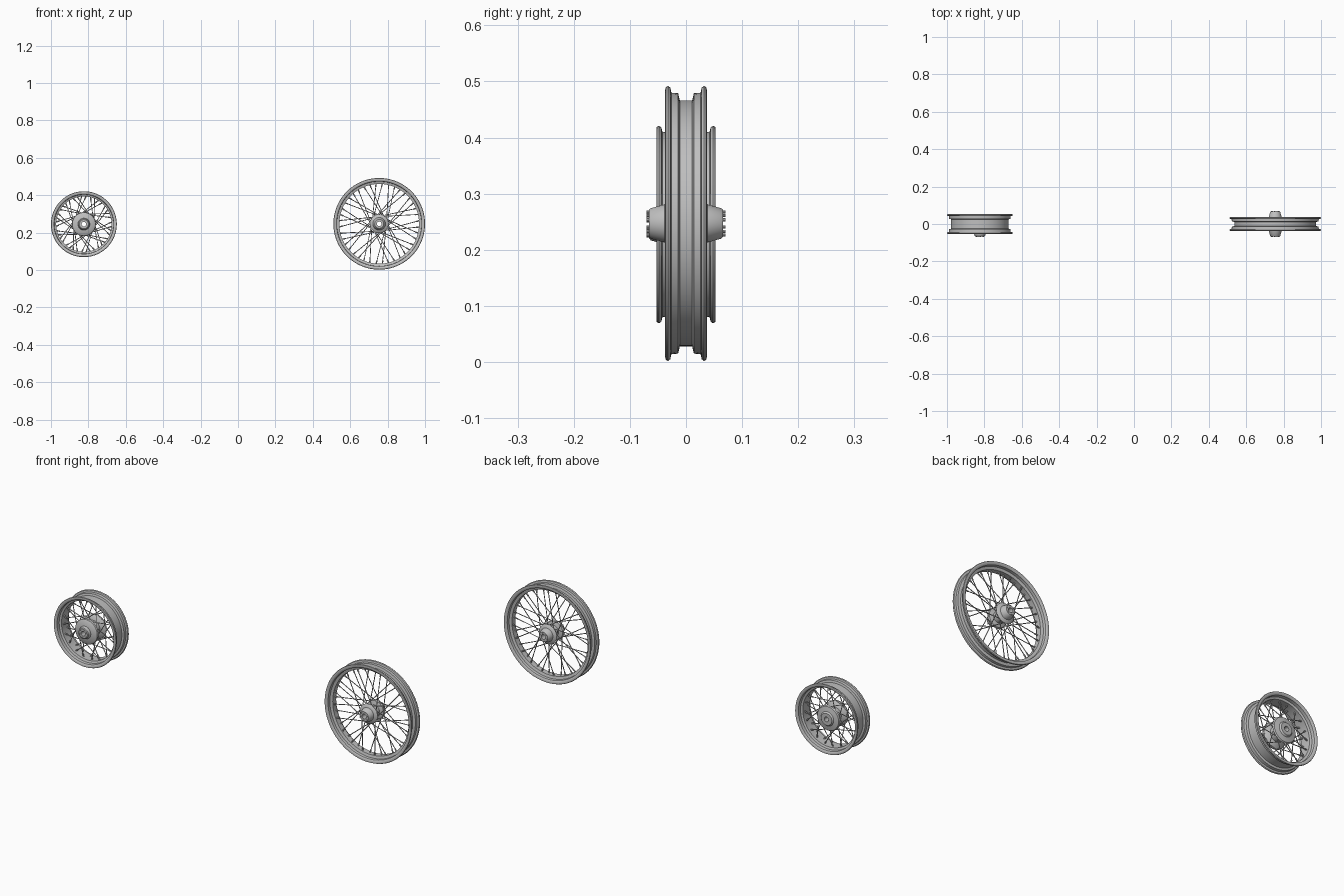
import bpy, bmesh, math
from mathutils import Vector

cube = bpy.data.objects.get("Cube")
if cube:
    bpy.data.objects.remove(cube)

grey = bpy.data.materials.new("satin grey metal")
grey.use_nodes = True
colour = (0.52, 0.52, 0.52, 1)
grey.diffuse_color = colour
grey.node_tree.nodes["Principled BSDF"].inputs["Base Color"].default_value = colour


def finish(bm, name, centre):
    bmesh.ops.recalc_face_normals(bm, faces=bm.faces)
    mesh = bpy.data.meshes.new(name)
    bm.to_mesh(mesh)
    bm.free()
    mesh.materials.append(grey)
    ob = bpy.data.objects.new(name, mesh)
    ob.location = centre
    bpy.context.collection.objects.link(ob)
    bpy.ops.object.select_all(action='DESELECT')
    ob.select_set(True)
    bpy.context.view_layer.objects.active = ob
    bpy.ops.object.shade_smooth_by_angle(angle=math.radians(35))
    return ob


def lathe(name, profile, centre, steps=72):
    """Revolve a closed (y, radius) profile about the axle."""
    bm = bmesh.new()
    verts = [bm.verts.new((r, y, 0)) for y, r in profile]
    edges = [bm.edges.new((verts[i - 1], verts[i])) for i in range(len(verts))]
    bmesh.ops.spin(bm, geom=verts + edges, cent=(0, 0, 0), axis=(0, 1, 0),
                   angle=math.tau, steps=steps, use_duplicate=False)
    bmesh.ops.remove_doubles(bm, verts=bm.verts, dist=1e-5)
    return finish(bm, name, centre)


def rod(bm, a, b, radius, sides=6):
    d = b - a
    matrix = d.to_track_quat('Z', 'Y').to_matrix().to_4x4()
    matrix.translation = (a + b) / 2
    bmesh.ops.create_cone(bm, cap_ends=True, segments=sides, radius1=radius,
                          radius2=radius, depth=d.length, matrix=matrix)


def polar(r, angle, y):
    return Vector((r * math.cos(angle), y, r * math.sin(angle)))


def rim(name, centre, w, radius, shoulder, drop, well):
    # Drop-centre channel with rolled lips, mirrored across the middle
    half = [(well, drop), (well + .003, shoulder - .001), (w - .011, shoulder),
            (w - .009, radius - .003), (w - .005, radius), (w - .001, radius - .002),
            (w, radius - .006), (w - .002, shoulder - .003), (w - .005, shoulder - .006),
            (well + .007, shoulder - .007), (well + .003, drop - .006)]
    lathe(name, half + [(-y, r) for y, r in reversed(half)], centre, 96)


def spokes(prefix, centre, flange_r, flange_y, rim_r, rim_y, sweep):
    # Forty crossed spokes: ten of each direction on each flange
    wires, nipples = bmesh.new(), bmesh.new()
    for side in (-1, 1):
        for i in range(10):
            for lean in (-1, 1):
                rim_angle = math.tau * (i + .25 * lean + .25 * side + .25) / 10 \
                    + side * math.tau / 80
                a = polar(flange_r, rim_angle - lean * sweep, side * flange_y)
                b = polar(rim_r, rim_angle, side * rim_y)
                rod(wires, a, b, .0021)
                rod(nipples, b + (a - b).normalized() * .018, b, .0036)
    finish(wires, prefix + "_spokes", centre)
    finish(nipples, prefix + "_spoke_nipples", centre)


def bolts(name, centre, y_ends, ring, count=6):
    bm = bmesh.new()
    for y in y_ends:
        for i in range(count):
            p = polar(ring, math.tau * (i + .3) / count, y)
            tail = p - Vector((0, math.copysign(.006, y), 0))
            rod(bm, tail, p, .0028, 8)
    finish(bm, name, centre)


# Large narrow wheel
big = (.755, 0, .247)
rim("large_rim", big, .037, .245, .233, .219, .011)
cone = [(.018, .027), (.023, .046), (.03, .05), (.034, .046), (.038, .034),
        (.063, .027), (.066, .024), (.066, .012)]
lathe("large_hub", cone + [(-y, r) for y, r in reversed(cone)], big)
spokes("large_wheel", big, .045, .028, .215, .005, .85)
bolts("large_hub_bolts", big, (-.07, .07), .021)

# Small wide wheel
small = (-.824, 0, .245)
rim("small_rim", small, .053, .176, .165, .154, .025)
lathe("small_hub", [(-.066, .012), (-.066, .024), (-.063, .028), (-.05, .032),
                    (-.046, .054), (-.041, .062), (-.034, .064), (-.028, .058),
                    (-.018, .036), (.018, .036), (.025, .058), (.032, .064),
                    (.038, .06), (.043, .036), (.05, .03), (.05, .012)], small)
spokes("small_wheel", small, .058, .031, .15, .012, .8)
bolts("small_hub_bolts", small, (-.07,), .021)
